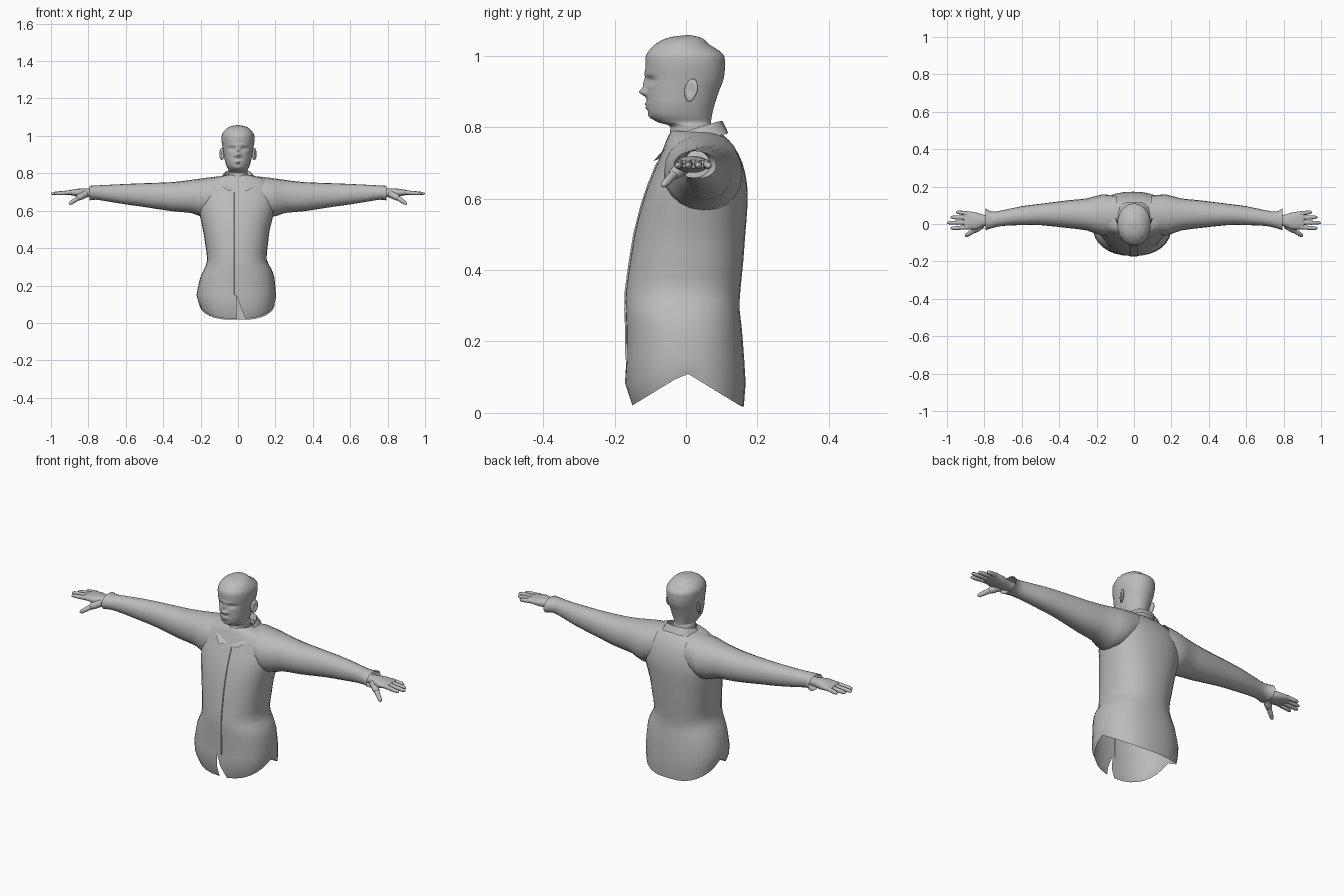
import bpy, bmesh, math
from mathutils import Vector

if "Cube" in bpy.data.objects:
    bpy.data.objects.remove(bpy.data.objects["Cube"])

grey = bpy.data.materials.new("plain_grey")
grey.diffuse_color = (0.5, 0.5, 0.5, 1)
grey.use_nodes = True
grey.node_tree.nodes["Principled BSDF"].inputs["Base Color"].default_value = grey.diffuse_color


def finish(name, bm, angle=40):
    """Turn a bmesh into a smooth-shaded, named object."""
    bmesh.ops.remove_doubles(bm, verts=bm.verts, dist=0.0004)
    bmesh.ops.recalc_face_normals(bm, faces=bm.faces)
    me = bpy.data.meshes.new(name)
    bm.to_mesh(me)
    bm.free()
    me.materials.append(grey)
    ob = bpy.data.objects.new(name, me)
    bpy.context.collection.objects.link(ob)
    bpy.ops.object.select_all(action='DESELECT')
    ob.select_set(True)
    bpy.context.view_layer.objects.active = ob
    bpy.ops.object.shade_smooth_by_angle(angle=math.radians(angle))
    return ob


def skin(bm, rows, cap_end=False):
    """Bridge rows of points with quads."""
    vs = [[bm.verts.new(p) for p in row] for row in rows]
    for a, b in zip(vs, vs[1:]):
        for i in range(len(a) - 1):
            bm.faces.new((a[i], a[i + 1], b[i + 1], b[i]))
    if cap_end:
        bm.faces.new(vs[-1][:-1])


def ring(u0, u1, v0, v1, n, power):
    """Superellipse in a box, starting and ending at the low-v side."""
    pts = []
    for i in range(n + 1):
        a = -math.pi / 2 + 2 * math.pi * i / n
        c, s = math.cos(a), math.sin(a)
        c = math.copysign(abs(c) ** (2 / power), c)
        s = math.copysign(abs(s) ** (2 / power), s)
        pts.append(((u0 + u1) / 2 + c * (u1 - u0) / 2,
                    (v0 + v1) / 2 + s * (v1 - v0) / 2))
    return pts


def refine(rows, k):
    """Catmull-Rom subdivision of a section table."""
    out = []
    for i in range(len(rows) - 1):
        p = [rows[max(0, i - 1)], rows[i], rows[i + 1], rows[min(len(rows) - 1, i + 2)]]
        for j in range(k):
            t = j / k
            out.append([0.5 * (2 * b + (c - a) * t + (2 * a - 5 * b + 4 * c - d) * t * t
                               + (3 * b - a - 3 * c + d) * t ** 3) for a, b, c, d in zip(*p)])
    return out + [list(rows[-1])]


def tube(bm, p0, p1, r0, r1, n=10):
    """Tapered finger with a rounded tip."""
    p0, p1 = Vector(p0), Vector(p1)
    d = p1 - p0
    q = d.to_track_quat('Z', 'Y')
    rows = []
    for t, f in ((0, 1), (0.45, 1.0), (0.5, 1.06), (0.85, 1), (0.95, 0.7), (1, 0.15)):
        r = (r0 + (r1 - r0) * t) * f
        rows.append([p0 + d * t + q @ Vector((r * math.cos(2 * math.pi * i / n),
                                              r * math.sin(2 * math.pi * i / n), 0))
                     for i in range(n + 1)])
    skin(bm, rows, True)


# Shirt body: z, left, right, front, back; open at the hem
torso = [(.15, -.222, .203, -.167, .163), (.24, -.203, .195, -.168, .156),
         (.29, -.180, .178, -.170, .150), (.34, -.165, .153, -.169, .152),
         (.42, -.175, .160, -.158, .160), (.50, -.188, .170, -.145, .166),
         (.58, -.205, .190, -.125, .172), (.64, -.212, .203, -.105, .171),
         (.70, -.205, .200, -.080, .158), (.745, -.185, .185, -.062, .135),
         (.775, -.13, .13, -.050, .108), (.79, -.065, .065, -.04, .085)]
N = 32
rows = []
# curved hem, low at front and back, with a slit at the centre front
for k in (0, 0.5):
    r = []
    for x, y in ring(-.207 - k * .02, .197 + k * .01, -.15 - k * .042, .162 + k * .01, N, 2.3):
        hem = .018 + .095 * (1 - min(1, abs(y) / .155))
        r.append([x, y, hem + (.15 - hem) * k])
    r[0][0] += .045 * (1 - k)
    rows.append(r)
for z, l, r, f, b in refine(torso, 2):
    rows.append([(x, y, z) for x, y in ring(l, r, f, b, N, 2.3)])
bm = bmesh.new()
skin(bm, rows)
finish("shirt_body", bm, 50)

# Sleeves: x, front, back, bottom, top; open at the cuff
sleeve = [(.09, -.05, .15, .61, .785), (.17, -.062, .158, .565, .776),
          (.25, -.035, .137, .588, .765), (.35, -.022, .127, .597, .753),
          (.50, -.006, .108, .62, .747), (.60, -.006, .095, .634, .743),
          (.70, -.010, .074, .65, .738), (.76, -.022, .066, .659, .735),
          (.795, -.034, .085, .655, .733)]
# Palm sections, same layout
palm = [(.75, -.005, .045, .675, .715), (.80, -.010, .048, .673, .718),
        (.84, -.028, .06, .673, .719), (.88, -.030, .067, .680, .714),
        (.91, -.025, .066, .686, .708)]
fingers = [(-.017, -.024, .982), (.008, .006, 1.0), (.033, .036, .983), (.056, .064, .952)]
for side, s in (("left", -1), ("right", 1)):
    bm = bmesh.new()
    skin(bm, [[(s * x, y, z) for y, z in ring(f, b, lo, hi, 20, 2.15)]
              for x, f, b, lo, hi in refine(sleeve, 2)])
    finish(side + "_sleeve", bm, 50)

    bm = bmesh.new()
    skin(bm, [[(s * x, y, z) for y, z in ring(f, b, lo, hi, 16, 2.5)]
              for x, f, b, lo, hi in refine(palm, 2)], True)
    for y0, y1, tip in fingers:
        tube(bm, (s * .89, y0, .698), (s * tip, y1, .691), .0125, .0085)
    tube(bm, (s * .815, -.005, .69), (s * .862, -.04, .665), .021, .015)
    tube(bm, (s * .845, -.028, .675), (s * .903, -.066, .635), .014, .009)
    finish(side + "_hand", bm)

    # Ear: flattened bowl with a dished outer side
    bm = bmesh.new()
    bmesh.ops.create_uvsphere(bm, u_segments=16, v_segments=12, radius=1)
    for v in bm.verts:
        x, y, z = v.co
        dish = .9 * math.exp(-(y * y + z * z) / .25) if x > 0 else 0
        w = 1 - .25 * (z < 0) * abs(z)
        v.co = (s * (.087 + .011 * (x - dish) + .008 * y), .014 + .019 * y * w + .005 * z,
                .903 + .033 * z)
    finish(side + "_ear", bm, 60)

# Head and neck: z, half width, front, back
head = [(.68, .055, -.035, .075), (.775, .052, -.045, .074), (.803, .052, -.046, .071),
        (.815, .050, -.080, .070), (.835, .060, -.103, .073), (.863, .069, -.109, .080),
        (.90, .076, -.110, .092), (.935, .082, -.111, .105), (.975, .088, -.114, .109),
        (1.005, .086, -.110, .103), (1.033, .068, -.085, .064), (1.05, .042, -.052, .044),
        (1.058, .006, -.002, .012)]
# Face relief: x, z, x spread, z spread, push in y
relief = [(0, .898, .013, .010, -.020), (0, .920, .009, .018, -.010),
          (.034, .931, .016, .009, .012), (-.034, .931, .016, .009, .012),
          (.034, .929, .010, .005, -.005), (-.034, .929, .010, .005, -.005),
          (0, .950, .045, .008, -.004), (0, .865, .020, .004, -.008),
          (0, .854, .017, .004, -.006), (0, .829, .020, .009, -.005),
          (.016, .894, .006, .006, -.006), (-.016, .894, .006, .006, -.006)]
rows = []
for z, w, f, b in refine(head, 7):
    r = []
    for x, y in ring(-w, w, f, b, 72, 2.1):
        if y < 0:
            y += sum(d * math.exp(-((x - cx) / sx) ** 2 - ((z - cz) / sz) ** 2)
                     for cx, cz, sx, sz, d in relief)
        r.append((x, y, z))
    rows.append(r)
bm = bmesh.new()
skin(bm, rows, True)
finish("head_and_neck", bm, 60)

# Collar: stand, fold line and folded-down flap, from centre back to front
stand = [(0, .085, .77), (.05, .072, .77), (.065, .02, .765), (.048, -.035, .745), (.006, -.068, .70)]
fold = [(0, .102, .818), (.05, .088, .815), (.076, .03, .798), (.063, -.025, .772), (.012, -.074, .712)]
flap = [(0, .118, .785), (.062, .108, .780), (.102, .035, .765), (.098, -.05, .742), (.05, -.092, .705)]
bm = bmesh.new()
for s in (-1, 1):
    skin(bm, [[(s * x, y, z) for x, y, z in refine(edge, 3)] for edge in (stand, fold, flap)])
finish("collar", bm, 35)

# Button placket: thin strip down the shirt front
bm = bmesh.new()
line = [(z, f) for z, l, r, f, b in torso if z < .71]
skin(bm, [[(-.022, f + .002, z), (-.02, f - .003, z), (.018, f - .003, z), (.02, f + .002, z)]
          for z, f in line])
finish("placket", bm, 30)
